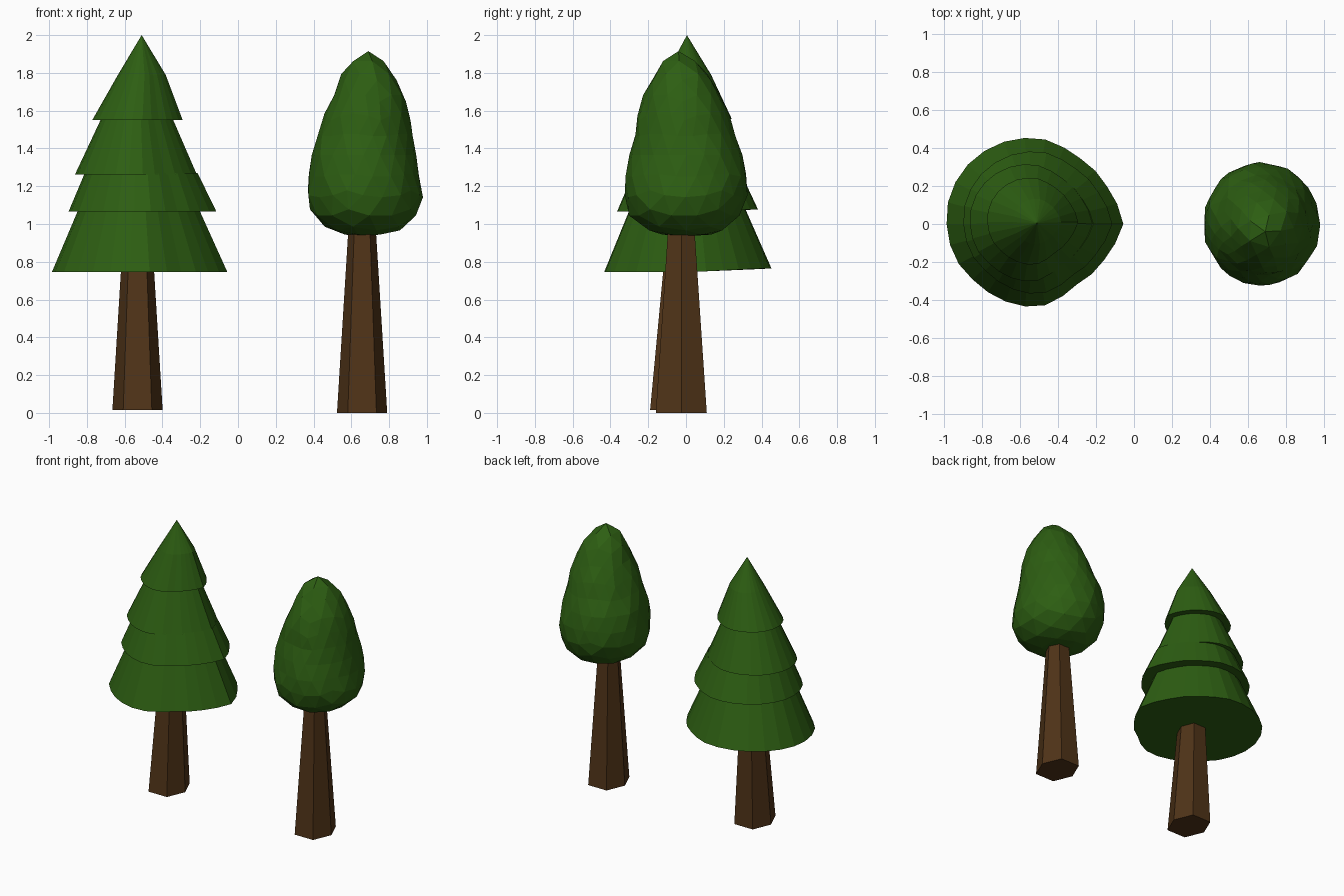
import bpy, bmesh, math, random
from mathutils import Vector

if "Cube" in bpy.data.objects:
    bpy.data.objects.remove(bpy.data.objects["Cube"])

random.seed(4)


def material(name, rgb):
    m = bpy.data.materials.new(name)
    m.diffuse_color = (*rgb, 1)
    m.use_nodes = True
    m.node_tree.nodes["Principled BSDF"].inputs["Base Color"].default_value = m.diffuse_color
    return m


LEAF = material("leaf_green", (0.026, 0.112, 0.006))
BARK = material("bark_brown", (0.08, 0.034, 0.009))


def finish(bm, name, mat):
    bmesh.ops.recalc_face_normals(bm, faces=bm.faces)
    me = bpy.data.meshes.new(name)
    bm.to_mesh(me)
    bm.free()
    me.materials.append(mat)
    ob = bpy.data.objects.new(name, me)
    bpy.context.collection.objects.link(ob)
    return ob


def lerp_table(table, t):
    """Interpolate rows (key, values...) at key t."""
    for a, b in zip(table, table[1:]):
        if t <= b[0]:
            k = (t - a[0]) / (b[0] - a[0])
            return [p + (q - p) * k for p, q in zip(a[1:], b[1:])]
    return list(table[-1][1:])


def loft(name, rings, mat):
    """Skin a stack of rings; a one-point ring closes to a tip."""
    bm = bmesh.new()
    loops = [[bm.verts.new(p) for p in r] for r in rings]
    n = len(loops[0])
    for a, b in zip(loops, loops[1:]):
        for i in range(n):
            j = (i + 1) % n
            if len(b) == 1:
                bm.faces.new((a[i], a[j], b[0]))
            else:
                bm.faces.new((a[i], a[j], b[j], b[i]))
    bm.faces.new(loops[0][::-1])
    if len(loops[-1]) > 1:
        bm.faces.new(loops[-1])
    return finish(bm, name, mat)


# Tapered six-sided trunks: (x, y, z, half width, half depth)
def trunk(name, low, high):
    rings = []
    for x, y, z, w, d in (low, high):
        rings.append([Vector((x + w * u, y + d * v, z)) for u, v in
                      ((1, 0), (.57, 1), (-.57, 1), (-1, 0), (-.57, -1), (.57, -1))])
    loft(name, rings, BARK)


trunk("pine_trunk", (-.532, -.055, .015, .133, .135), (-.532, -.03, .78, .086, .088))
trunk("round_tree_trunk", (.657, -.025, 0, .133, .135), (.657, -.025, 1.0, .071, .068))

# Pine foliage: uneven outline (angle, relative radius) repeated in stepped tiers
OUTLINE = [(0, 1.0), (26, .92), (60, .9), (85, .97), (114, 1.0), (142, 1.02),
           (164, 1.02), (183, 1.0), (204, .985), (225, .94), (262, .94),
           (271, .95), (303, .83), (337, .89), (360, 1.0)]
SIDES = 26


def tier_ring(x, y, z, r, lift=0):
    pts = []
    for i in range(SIDES):
        deg = 360 * i / SIDES
        a = math.radians(deg)
        f = lerp_table(OUTLINE, deg)[0] * r
        pts.append(Vector((x + f * math.cos(a), y + f * math.sin(a),
                           z + lift * max(math.sin(a), 0))))
    return pts


TIERS = [(-.52, 0, .745, .464, .02), (-.525, 0, 1.07, .322, .01),
         (-.505, 0, 1.065, .391, .012), (-.512, 0, 1.27, .298, 0),
         (-.54, 0, 1.262, .322, .01), (-.535, .005, 1.555, .19, 0),
         (-.532, .01, 1.55, .239, .005), (-.509, .01, 1.79, .126)]
loft("pine_foliage", [tier_ring(*t) for t in TIERS] + [[Vector((-.51, .005, 2))]], LEAF)

# Round tree crown: egg profile rows (z, left, right, front, back)
EGG = [(.935, .66, .66, 0, 0), (.94, .58, .75, -.12, .13), (.96, .5, .85, -.19, .19),
       (1.01, .42, .93, -.28, .26), (1.1, .37, .976, -.325, .31),
       (1.2, .363, .978, -.33, .332), (1.36, .385, .945, -.30, .305),
       (1.6, .467, .905, -.25, .22), (1.68, .5, .88, -.225, .185),
       (1.8, .55, .825, -.165, .12), (1.87, .6, .765, -.12, .045),
       (1.915, .69, .69, -.04, -.04)]
# re-key the rows by length along the profile so facets stay even
steps = [0]
for p, q in zip(EGG, EGG[1:]):
    steps.append(steps[-1] + math.hypot(q[0] - p[0], (q[2] - q[1] - p[2] + p[1]) / 2))
KEYED = [(s / steps[-1], *row) for s, row in zip(steps, EGG)]

bm = bmesh.new()
bmesh.ops.create_icosphere(bm, subdivisions=3, radius=1)
for v in bm.verts:
    d = v.co.normalized()
    t = 1 - math.acos(max(-1, min(1, d.z))) / math.pi
    z, x0, x1, y0, y1 = lerp_table(KEYED, t)
    flat = math.hypot(d.x, d.y) or 1
    j = 1 + random.uniform(-.025, .02)
    v.co = ((x0 + x1) / 2 + j * (x1 - x0) / 2 * d.x / flat,
            (y0 + y1) / 2 + j * (y1 - y0) / 2 * d.y / flat, z)
finish(bm, "round_tree_crown", LEAF)
